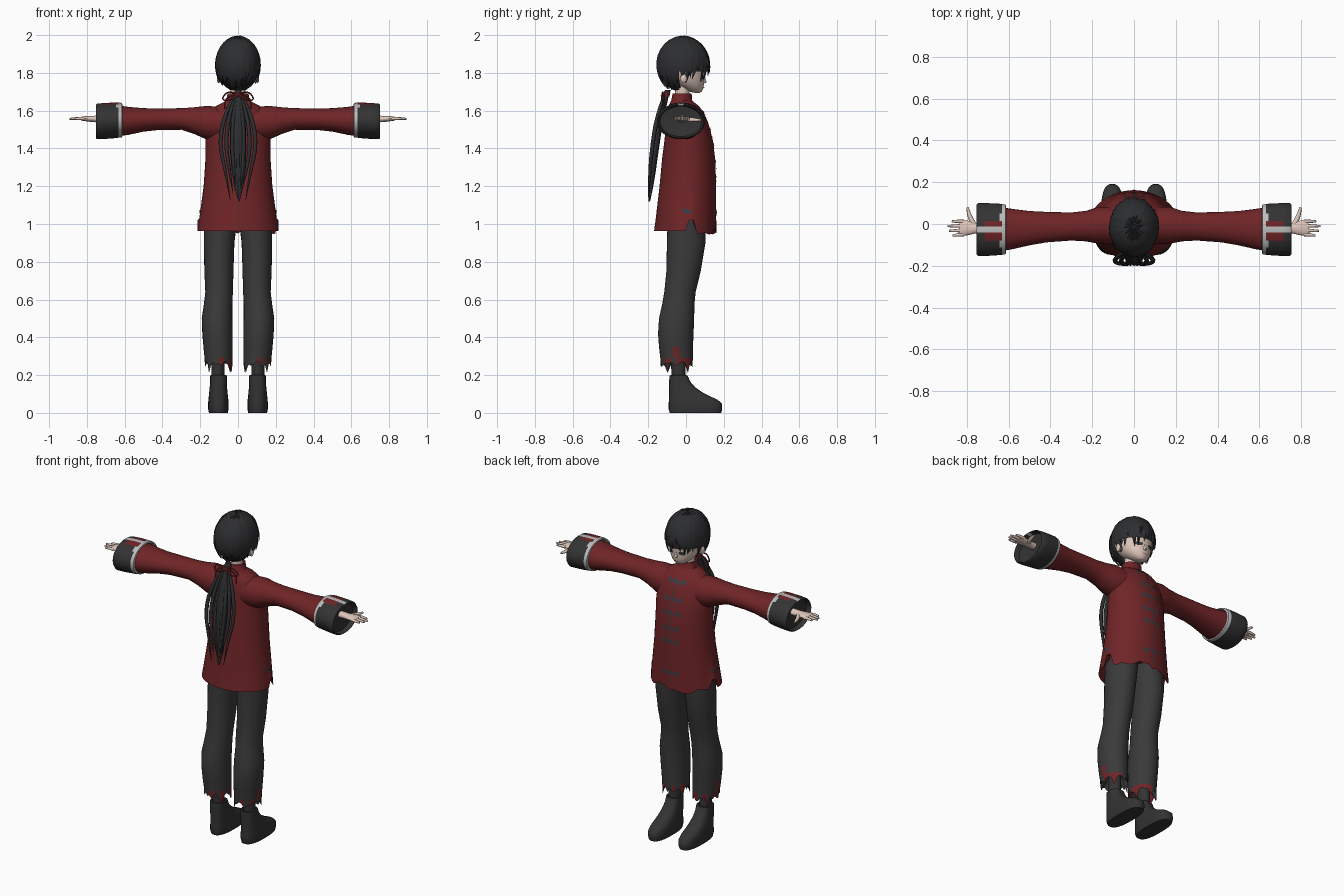
import bpy, bmesh, math, random
from math import sin, cos, pi
from mathutils import Vector
from mathutils.bvhtree import BVHTree

random.seed(4)
if "Cube" in bpy.data.objects:
    bpy.data.objects.remove(bpy.data.objects["Cube"])


def material(name, r, g, b):
    m = bpy.data.materials.new(name)
    m.use_nodes = True
    m.diffuse_color = (r, g, b, 1)
    m.node_tree.nodes["Principled BSDF"].inputs["Base Color"].default_value = (r, g, b, 1)
    return m


RED = material("deep_red_cloth", .16, .018, .02)
PANTS = material("charcoal_cloth", .042, .042, .042)
BOOT = material("boot_leather", .033, .033, .033)
HAIR = material("black_hair", .026, .027, .029)
SKIN = material("pale_skin", .74, .57, .5)
TRIM = material("silver_trim", .5, .5, .5)
FROG = material("slate_fastening", .04, .045, .055)
LIP = material("muted_lip", .35, .14, .13)


def finish(name, bm, mats, rule=None, smooth=True):
    bmesh.ops.recalc_face_normals(bm, faces=bm.faces)
    if rule:
        for f in bm.faces:
            f.material_index = rule(f.calc_center_median())
    me = bpy.data.meshes.new(name)
    bm.to_mesh(me)
    bm.free()
    for m in mats:
        me.materials.append(m)
    ob = bpy.data.objects.new(name, me)
    bpy.context.collection.objects.link(ob)
    if smooth:
        bpy.ops.object.select_all(action='DESELECT')
        ob.select_set(True)
        bpy.context.view_layer.objects.active = ob
        bpy.ops.object.shade_smooth_by_angle(angle=math.radians(50))
    return ob


def loft(name, rings, mats, axis='z', side=1, n=32, power=2, rule=None, jag=None):
    """Skin elliptical rings (position, centre u, centre v, radius u, radius v)."""
    bm = bmesh.new()
    loops = []
    for k, (a, u, v, ru, rv) in enumerate(rings):
        loop = []
        for i in range(n):
            t = 2 * pi * i / n
            c, s = cos(t), sin(t)
            pu = u + ru * math.copysign(abs(c) ** (2 / power), c)
            pv = v + rv * math.copysign(abs(s) ** (2 / power), s)
            h = a + (jag(i) if jag and k == 1 else 0)
            p = (pu, pv, h) if axis == 'z' else (h, pu, pv)
            loop.append(bm.verts.new((p[0] * side, p[1], p[2])))
        loops.append(loop)
    for a, b in zip(loops, loops[1:]):
        for i in range(n):
            bm.faces.new((a[i], a[(i + 1) % n], b[(i + 1) % n], b[i]))
    bm.faces.new(loops[0])
    bm.faces.new(loops[-1])
    return finish(name, bm, mats, rule)


def strand(name, points, mat, depth):
    """Round tapered tube through (x, y, z, relative radius)."""
    cu = bpy.data.curves.new(name, 'CURVE')
    cu.dimensions = '3D'
    cu.bevel_depth, cu.bevel_resolution, cu.use_fill_caps = depth, 2, True
    sp = cu.splines.new('NURBS')
    sp.points.add(len(points) - 1)
    for q, (x, y, z, r) in zip(sp.points, points):
        q.co, q.radius = (x, y, z, 1), r
    sp.use_endpoint_u, sp.order_u, sp.resolution_u = True, 3, 5
    cu.materials.append(mat)
    ob = bpy.data.objects.new(name, cu)
    bpy.context.collection.objects.link(ob)


def decal(name, target, spans, mat, side=0):
    """Thin plate of rows (z, low, high) laid on the front, or on a side if given."""
    me = target.data
    tree = BVHTree.FromPolygons([v.co for v in me.vertices], [p.vertices[:] for p in me.polygons])
    d = Vector((side, 0, 0)) if side else Vector((0, 1, 0))
    bm = bmesh.new()
    rows = []
    for z, lo, hi in spans:
        row = []
        for j in range(7):
            w = lo + (hi - lo) * j / 6
            start = Vector((side, w, z)) if side else Vector((w, 1, z))
            hit = tree.ray_cast(start, -d)[0]
            row.append(bm.verts.new(hit + d * .004))
        rows.append(row)
    for a, b in zip(rows, rows[1:]):
        for j in range(6):
            bm.faces.new((a[j], a[j + 1], b[j + 1], b[j]))
    finish(name, bm, [mat])


# Coat with side slits and a torn front hem
def coat_hem(i):
    if i in (1, 2, 23, 22):
        return .06
    return random.uniform(-.02, .015) if 2 < i < 22 else 0


coat = loft("coat", [
    (1.04, 0, 0, .16, .11), (.962, 0, -.004, .215, .165), (1.03, 0, 0, .205, .16),
    (1.2, 0, .01, .182, .15), (1.35, 0, .014, .172, .14), (1.45, 0, .014, .172, .127),
    (1.54, 0, .004, .168, .112), (1.59, 0, -.004, .152, .098), (1.625, 0, -.012, .115, .08),
    (1.645, 0, -.02, .075, .062), (1.655, 0, -.023, .06, .055), (1.692, 0, -.02, .056, .05),
    (1.69, 0, -.02, .046, .042), (1.66, 0, -.02, .04, .036)], [RED], n=48, jag=coat_hem)

# Front fastenings and side motifs
decal("front_seam", coat, [(z / 50, -.003, .003) for z in range(49, 82)], FROG)
for z in (1.595, 1.5, 1.42, 1.33, 1.25, 1.06):
    decal("fastening_bar", coat, [(z - .005, -.05, .05), (z + .005, -.05, .05)], FROG)
    decal("fastening_knot", coat, [(z - .014, -.004, .004), (z, -.014, .014), (z + .014, -.004, .004)], FROG)
    for x in (-.045, .045):
        decal("fastening_leaf", coat, [(z - .018, x - .003, x + .003), (z, x - .016, x + .016),
                                       (z + .018, x - .003, x + .003)], FROG)
for s in (-1, 1):
    decal("side_motif", coat, [(1.055, .0, .02), (1.07, -.02, .035), (1.08, -.02, .0)], FROG, side=s)

# Head, neck, nose, eyes and mouth
loft("neck", [(1.64, 0, -.02, .04, .038), (1.78, 0, -.02, .04, .04)], [SKIN])
head = loft("head", [
    (1.694, 0, .06, .012, .012), (1.7, 0, .052, .03, .03), (1.72, 0, .036, .056, .056),
    (1.745, 0, .018, .077, .078), (1.775, 0, .005, .091, .093), (1.82, 0, -.005, .1, .11),
    (1.88, 0, -.01, .098, .11), (1.94, 0, -.01, .07, .08), (1.96, 0, -.01, .02, .02)], [SKIN])
loft("nose", [(1.744, 0, .09, .008, .006), (1.75, 0, .095, .01, .014), (1.775, 0, .092, .006, .01),
              (1.79, 0, .09, .004, .006)], [SKIN], n=12)
decal("mouth", head, [(1.72, -.014, .014), (1.724, -.018, .018)], LIP)
for s in (-1, 1):
    c = s * .038
    decal("eye", head, [(1.766, c - .01, c + .01), (1.774, c - .02, c + .02), (1.786, c - .016, c + .016)], FROG)
    loft("ear", [(.085, -.01, 1.77, .014, .02), (.105, -.013, 1.773, .018, .026),
                 (.112, -.015, 1.775, .01, .018)], [SKIN], axis='x', side=s, n=12)


# Hair cap, open over the face
def scalp(theta, phi, k=1):
    return Vector((.116 * k * sin(theta) * cos(phi), -.016 + .137 * k * sin(theta) * sin(phi),
                   1.845 + .145 * k * cos(theta)))


bm = bmesh.new()
bmesh.ops.create_uvsphere(bm, u_segments=36, v_segments=24, radius=1)
for v in bm.verts:
    v.co = scalp(math.acos(max(-1, min(1, v.co.z))), math.atan2(v.co.y, v.co.x))
open_face = [f for f in bm.faces if f.calc_center_median().y > -.035 and f.calc_center_median().z < 1.815]
bmesh.ops.delete(bm, geom=open_face, context='FACES')
finish("hair_cap", bm, [HAIR])

# Overlapping pointed locks from the crown
bm = bmesh.new()
for layer, count in ((0, 23), (1, 19)):
    for i in range(count):
        phi = 2 * pi * (i + random.uniform(-.3, .3)) / count
        front = (1 + sin(phi)) / 2
        tip = math.radians(150 - 38 * front + random.uniform(-9, 9) - 14 * layer)
        twist, lift = random.uniform(-.25, .25), random.uniform(1, 1.02) + .012 * layer
        rows = []
        for r in range(11):
            t = r / 10
            th, width, mid = .08 + (tip - .08) * t, .21 * (1 - t ** 3) + .004, phi + twist * t * t
            k = lift + .04 * t ** 5
            rows.append([bm.verts.new(scalp(th, mid + e * width, k + (.022 if e == 0 else -.012)))
                         for e in (-1, 0, 1)])
        for a, b in zip(rows, rows[1:]):
            for j in (0, 1):
                bm.faces.new((a[j], b[j], b[j + 1], a[j + 1]))
finish("hair_locks", bm, [HAIR])
strand("crown_wisp", [(0, -.02, 1.985, 1), (.005, -.01, 2.0, .8), (.025, 0, 1.992, .1)], HAIR, .005)

# Ponytail and its cord
loft("ponytail", [
    (1.71, 0, -.095, .018, .016), (1.69, 0, -.105, .02, .016), (1.6, 0, -.13, .036, .022),
    (1.5, 0, -.152, .042, .024), (1.4, 0, -.165, .044, .022), (1.28, .003, -.178, .036, .018),
    (1.2, .004, -.186, .024, .013), (1.12, .006, -.193, .003, .003)], [HAIR], n=16)
for i in range(7):
    x = (i - 3) * .011
    strand("ponytail_lock", [(x * .5, -.113, 1.69, .6), (x * 2.2, -.152, 1.58, 1), (x * 3, -.178, 1.42, 1),
                             (x * 2, -.192, 1.28, .8), (x * 1.2, -.2, 1.12 + .04 * (i % 3), .05)], HAIR, .011)
loft("hair_tie", [(1.675, 0, -.11, .026, .022), (1.695, 0, -.105, .026, .022)], [RED], n=16)
for s in (-1, 1):
    strand("cord_loop", [(0, -.125, 1.685, 1), (s * .05, -.125, 1.71, 1), (s * .09, -.11, 1.66, 1),
                         (s * .05, -.13, 1.65, 1), (0, -.13, 1.68, 1)], RED, .004)
    strand("cord_end", [(0, -.125, 1.685, 1), (s * .05, -.115, 1.68, 1), (s * .075, -.115, 1.64, 1),
                        (s * .07, -.12, 1.61, 1)], RED, .004)


# Turned-back cuff colours: silver edge, silver line and red patch on top
def cuff_rule(c):
    x, off = abs(c.x), abs(c.y + .03)
    if x < .63:
        return 1
    if c.z > 1.6 and x < .75:
        if x < .715 and .012 < off < .05:
            return 2
        if off < .014 or (x < .645 and off < .08):
            return 1
    return 0


def leg_hem(i):
    return -.05 if i in (4, 14, 19) else random.uniform(-.02, .015)


def leg_rule(c):
    if c.z < .285:
        return int(sin(c.x * 90 + c.y * 70) > .1)
    return int(c.z < .35 and abs(c.y + .05) < .022 and abs(c.x) > .13)


for s in (-1, 1):
    # Arms
    loft("sleeve", [
        (.08, -.008, 1.53, .09, .09), (.17, -.006, 1.537, .088, .088), (.23, -.01, 1.547, .073, .071),
        (.3, -.012, 1.556, .067, .057), (.42, -.015, 1.555, .073, .057), (.5, -.02, 1.551, .082, .062),
        (.58, -.024, 1.546, .096, .074), (.64, -.025, 1.546, .106, .083)], [RED], axis='x', side=s)
    loft("cuff", [
        (.64, -.026, 1.548, .1, .078), (.612, -.026, 1.55, .106, .085), (.615, -.026, 1.55, .118, .091),
        (.632, -.026, 1.55, .122, .093), (.645, -.026, 1.549, .123, .094), (.68, -.026, 1.547, .125, .095),
        (.715, -.027, 1.545, .127, .095), (.745, -.027, 1.543, .127, .094), (.753, -.027, 1.543, .12, .088),
        (.725, -.027, 1.543, .11, .08), (.715, -.027, 1.545, .03, .03)],
        [BOOT, TRIM, RED], axis='x', side=s, n=56, rule=cuff_rule)
    # Hands
    loft("palm", [
        (.7, -.02, 1.556, .024, .02), (.76, -.02, 1.556, .025, .017), (.79, -.019, 1.557, .034, .015),
        (.82, -.019, 1.558, .038, .012), (.835, -.019, 1.558, .034, .008)], [SKIN], axis='x', side=s, n=16)
    for y, end in ((.012, .872), (-.009, .892), (-.03, .886), (-.05, .868)):
        strand("finger", [(s * .815, y, 1.558, 1), (s * .845, y * 1.05, 1.56, 1),
                          (s * end, y * 1.1, 1.556, .55)], SKIN, .009)
    strand("thumb", [(s * .765, -.005, 1.554, 1.2), (s * .79, .035, 1.552, 1.1), (s * .797, .08, 1.55, .5)],
           SKIN, .011)
    # Legs with torn hems
    loft("trouser_leg", [
        (.33, .102, -.05, .03, .035), (.262, .102, -.05, .073, .085), (.29, .103, -.05, .074, .086),
        (.35, .106, -.053, .077, .09), (.42, .109, -.054, .08, .094), (.5, .111, -.05, .081, .093),
        (.58, .105, -.04, .075, .085), (.64, .1, -.032, .073, .083), (.75, .101, -.013, .077, .091),
        (.9, .1, .001, .081, .102), (1.04, .09, .003, .088, .1)],
        [PANTS, RED], side=s, rule=leg_rule, jag=leg_hem)
    # Ankles and boots
    loft("ankle", [(.17, .106, -.038, .034, .036), (.34, .106, -.045, .034, .04)], [BOOT], side=s, n=20)
    loft("boot", [
        (0, .104, .05, .05, .136), (.02, .104, .05, .054, .142), (.05, .104, .049, .054, .141),
        (.07, .104, .038, .053, .128), (.085, .104, .022, .051, .112), (.105, .104, .002, .049, .091),
        (.135, .104, -.02, .046, .069), (.165, .103, -.033, .044, .056), (.198, .103, -.04, .044, .048),
        (.2, .103, -.04, .036, .04), (.18, .103, -.04, .03, .03)], [BOOT], side=s, power=2.6)
